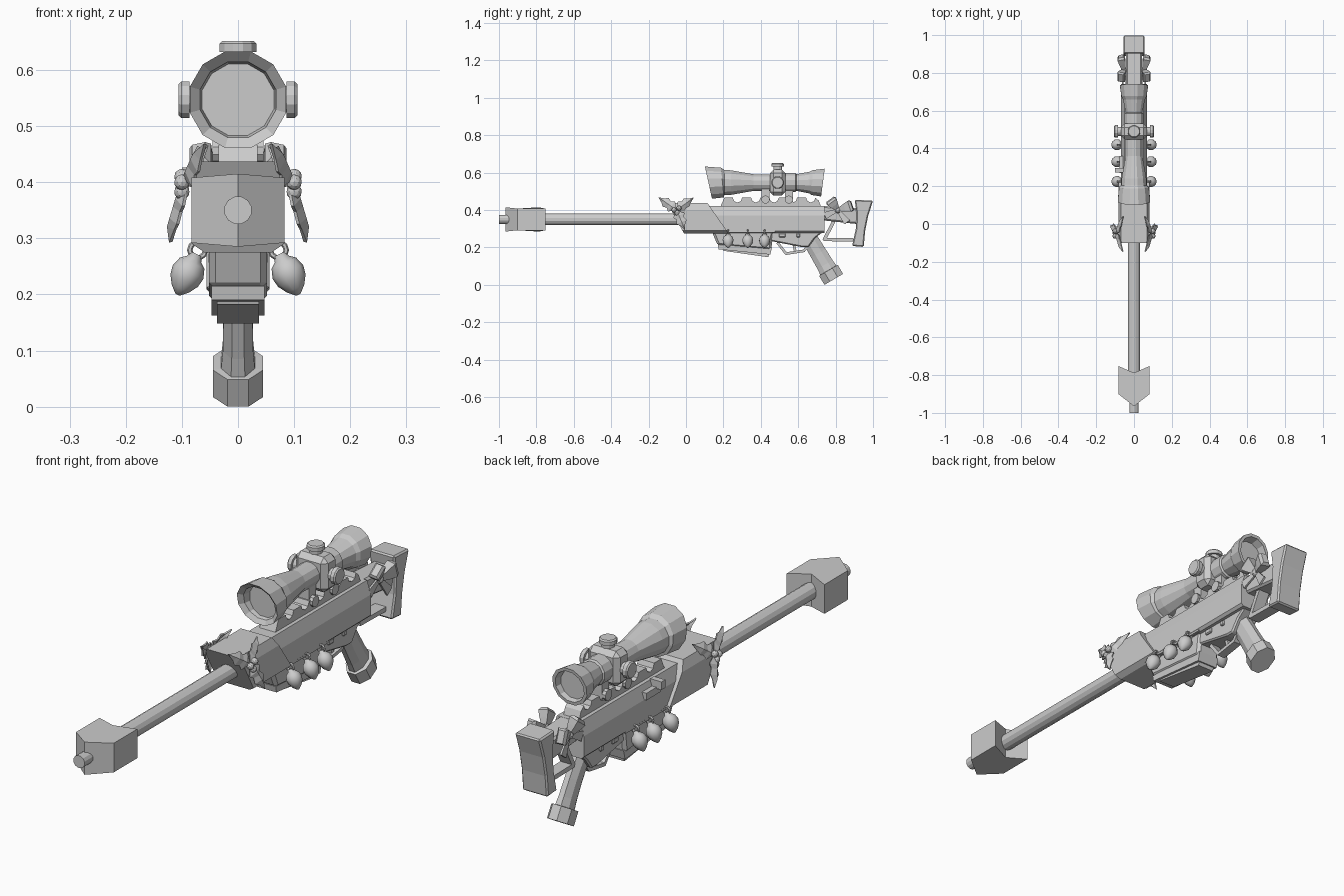
import bpy, bmesh, math
from mathutils import Vector, Matrix

if "Cube" in bpy.data.objects:
    bpy.data.objects.remove(bpy.data.objects["Cube"])

SIDES = ((1, "right"), (-1, "left"))


def make(name, verts, faces, smooth=False, bevel=0, solid=0):
    bm = bmesh.new()
    vs = [bm.verts.new(v) for v in verts]
    for f in faces:
        bm.faces.new([vs[i] for i in f])
    bmesh.ops.recalc_face_normals(bm, faces=bm.faces)
    me = bpy.data.meshes.new(name)
    bm.to_mesh(me)
    bm.free()
    ob = bpy.data.objects.new(name, me)
    bpy.context.collection.objects.link(ob)
    if smooth:
        me.shade_smooth()
    if bevel:
        b = ob.modifiers.new("bevel", 'BEVEL')
        b.width, b.segments = bevel, 1
    if solid:
        s = ob.modifiers.new("solid", 'SOLIDIFY')
        s.thickness, s.offset = solid, 0
    return ob


def loft(name, rings, **kw):
    """Skin rings of equal length and cap both ends."""
    n = len(rings[0])
    verts = [v for r in rings for v in r]
    faces = [(k*n + i, k*n + (i+1) % n, (k+1)*n + (i+1) % n, (k+1)*n + i)
             for k in range(len(rings)-1) for i in range(n)]
    faces += [tuple(range(n)), tuple(range(len(verts)-n, len(verts)))]
    return make(name, verts, faces, **kw)


def prism(name, pts, w, x=0, **kw):
    """Extrude a (y, z) outline across x."""
    return loft(name, [[(x+s*w, y, z) for y, z in pts] for s in (-1, 1)], **kw)


def box(name, c, h, **kw):
    y, z = c[1], c[2]
    return prism(name, [(y-h[1], z-h[2]), (y+h[1], z-h[2]), (y+h[1], z+h[2]), (y-h[1], z+h[2])],
                 h[0], c[0], **kw)


def lathe(name, prof, n, origin, axis, **kw):
    """Revolve (distance, radius) pairs around an axis."""
    m = Matrix.Translation(origin) @ Vector(axis).to_track_quat('Z', 'Y').to_matrix().to_4x4()
    ang = [2*math.pi*(i+.5)/n for i in range(n)]
    return loft(name, [[m @ Vector((r*math.cos(a), r*math.sin(a), d)) for a in ang]
                       for d, r in prof], **kw)


def wedge(name, a, b, up, sizes):
    """Four-sided bar from a to b; sizes = (t, half width, half thickness)."""
    a, b = Vector(a), Vector(b)
    d = b - a
    u = d.cross(Vector(up)).normalized()
    v = u.cross(d).normalized()
    return loft(name, [[a + d*t + u*w*i + v*h*j for i, j in ((-1, -1), (1, -1), (1, 1), (-1, 1))]
                       for t, w, h in sizes])


def bars(name, pts, half_x, half_t):
    for i in range(len(pts)-1):
        a, b = [(0, *p) for p in pts[i:i+2]]
        wedge(f"{name}_{i}", a, b, (1, 0, 0), [(-.03, half_t, half_x), (1.03, half_t, half_x)])


def body(name, half, y0, rake0, y1, rake1):
    """Symmetric hull with raked ends, from a half section of (x, z)."""
    sec = half + [(-x, z) for x, z in reversed(half)]
    loft(name, [[(x, y + (.437-z)*k, z) for x, z in sec] for y, k in ((y0, rake0), (y1, rake1))])


# Barrel, muzzle tip and arrow-shaped brake
lathe("barrel", [(0, .032), (.85, .032)], 12, (0, -.82, .35), (0, 1, 0))
lathe("muzzle_tip", [(0, .025), (.1, .025)], 12, (0, -1, .35), (0, 1, 0))
plan = [(0, -.965), (.083, -.90), (.083, -.752), (0, -.788), (-.083, -.752), (-.083, -.90)]
loft("muzzle_brake", [[(x, y, .35 + s*(.065 if x == 0 else .058)) for x, y in plan]
                      for s in (-1, 1)])

# Receiver
body("front_receiver", [(.06, .275), (.082, .29), (.082, .40), (.068, .437)], -.1, .55, .115, .7)
body("main_receiver", [(.058, .278), (.068, .288), (.068, .37), (.05, .422)], .08, .3, .74, 0)

# Top rail with scalloped teeth
rail = [(.18, .41), (.205, .466)]
for i in range(5):
    y = .275 + i*.098
    rail += [(y - .025*math.cos(t), .466 - .026*math.sin(t)) for t in (0, .8, 1.57, 2.34, 3.14)]
rail += [(.71, .45), (.725, .41)]
prism("top_rail", rail, .035)

# Lower receiver, magazine and trigger group
prism("magazine_well", [(.136, .29), (.17, .21), (.455, .185), (.47, .30)], .052, bevel=.012)
prism("magazine_lip", [(.17, .215), (.175, .19), (.45, .162), (.46, .20)], .047)
prism("magazine", [(.19, .21), (.2, .182), (.44, .148), (.45, .19)], .037)
prism("trigger_housing", [(.45, .295), (.45, .235), (.62, .202), (.655, .202), (.69, .25), (.735, .285)],
      .045, bevel=.006)
bars("trigger_guard", [(.49, .225), (.535, .167), (.63, .182), (.655, .215)], .018, .007)
bars("trigger", [(.575, .22), (.583, .185)], .01, .007)
for s, side in SIDES:
    for y, w in ((.515, .018), (.60, .01)):
        box(f"receiver_pin_{side}", (s*.047, y, .265), (.006, w, .011), bevel=.004)

# Pistol grip with flared octagonal foot
rings = []
for t, hp, hx in ((-.02, .042, .03), (.1, .045, .026), (.17, .047, .027), (.205, .05, .03),
                  (.206, .058, .045), (.262, .058, .045)):
    c = Vector((0, .79 - .508*(.262-t), .03 + .861*(.262-t)))
    rings.append([c + Vector((1.08*hx*math.cos(a), .861*1.08*hp*math.sin(a), .508*hp*1.08*math.sin(a)))
                  for a in [math.pi/8 + k*math.pi/4 for k in range(8)]])
low = min(v.z for v in rings[-1])
loft("pistol_grip", [[v - Vector((0, 0, low)) for v in r] for r in rings])

# Skeleton stock
prism("stock_bar", [(.73, .345), (.92, .325), (.92, .41), (.73, .422)], .042, bevel=.008)
bars("stock_frame", [(.79, .34), (.74, .243), (.91, .24)], .025, .009)
prism("butt_pad", [(.902, .455), (1.0, .45), (.974, .37), (.958, .29), (.95, .203), (.888, .208),
                   (.908, .30), (.912, .38)], .056, bevel=.006)

# Telescopic sight: rings of (y, radius, end slant)
prof = [(.165, .066, 0), (.135, .07, .22), (.12, .089, .22), (.195, .082, .1), (.205, .07, 0),
        (.24, .068, 0), (.36, .046, 0), (.46, .046, 0), (.53, .053, 0), (.585, .053, 0),
        (.59, .046, 0), (.66, .06, 0), (.675, .069, -.05), (.732, .077, -.13), (.732, .064, -.13),
        (.705, .058, 0)]
loft("scope_tube", [[(r*math.sin(a), y - k*r*math.cos(a), .547 + r*math.cos(a))
                     for a in [2*math.pi*(i+.5)/12 for i in range(12)]] for y, r, k in prof])
box("scope_turret_block", (0, .49, .547), (.07, .042, .07), bevel=.02)
knob = [(0, .024), (.022, .024), (.022, .034), (.037, .034), (.042, .029)]
lathe("top_knob", knob, 12, (0, .49, .61), (0, 0, 1))
for s, side in SIDES:
    lathe(f"side_knob_{side}", knob, 12, (s*.064, .49, .547), (s, 0, 0))
for y in (.425, .55):
    box("scope_mount", (0, y, .475), (.03, .022, .04))
    lathe("mount_bolt", [(-.045, .022), (.045, .022)], 10, (0, y, .456), (1, 0, 0))

# Charging handle on the left only
box("charging_handle", (-.075, .285, .41), (.025, .012, .016))
box("charging_slide", (-.066, .315, .385), (.012, .045, .014))

# String lights, holly and bow on both sides
for s, side in SIDES:
    box(f"light_wire_{side}", (s*.062, .31, .284), (.005, .165, .005))
    for y in (.225, .33, .42):
        bpy.ops.mesh.primitive_torus_add(major_radius=.014, minor_radius=.005, major_segments=10,
                                         minor_segments=6, location=(s*.072, y, .279),
                                         rotation=(math.pi/2, 0, 0))
        bpy.context.object.name = f"bulb_hook_{side}"
        lathe(f"bulb_{side}", [(0, .01), (.01, .014), (.018, .024), (.035, .030), (.052, .027),
                               (.068, .017), (.08, .004)], 10, (s*.074, y, .272),
              (s*.42, 0, -.9), smooth=True)

    # Spiky holly leaves folded along the midrib
    c = Vector((s*.088, -.05, .40))
    for tip in ((.058, -.147, .468), (.055, .04, .466), (.12, -.005, .293)):
        d = Vector((s*tip[0], tip[1], tip[2])) - c
        u = d.cross(Vector((1, 0, 0))).normalized()
        edge = [(.12, .012), (.28, .032), (.42, .019), (.6, .027), (.74, .012)]
        ridge = [c] + [c + d*t + Vector((s*.012, 0, 0)) for t, _ in edge] + [c + d]
        n = len(edge)
        verts = ridge + [c + d*t + u*w*k for k in (1, -1) for t, w in edge]
        faces = []
        for o in (n+2, 2*n+2):
            faces += [(0, o, 1), (n, o+n-1, n+1)]
            faces += [(i+1, o+i, o+i+1, i+2) for i in range(n-1)]
        make(f"holly_leaf_{side}", verts, faces, solid=.006)
    for dy, dz in ((-.014, 0), (.012, .01), (.002, -.017)):
        bpy.ops.mesh.primitive_ico_sphere_add(subdivisions=2, radius=.014,
                                              location=(s*.1, -.05+dy, .4+dz))
        bpy.context.object.name = f"holly_berry_{side}"

    # Ribbon bow
    k = Vector((s*.052, .812, .40))
    for tip in ((.07, .772, .455), (.07, .888, .425)):
        wedge(f"bow_loop_{side}", k, (s*tip[0], tip[1], tip[2]), (1, 0, 0),
              [(0, .009, .008), (.5, .022, .017), (.85, .03, .02), (1, .024, .012)])
    for tip in ((.06, .742, .37), (.062, .862, .335)):
        wedge(f"bow_tail_{side}", k, (s*tip[0], tip[1], tip[2]), (1, 0, 0),
              [(0, .008, .004), (1, .019, .004)])
    bpy.ops.mesh.primitive_ico_sphere_add(subdivisions=2, radius=.018, location=k)
    bpy.context.object.name = f"bow_knot_{side}"
